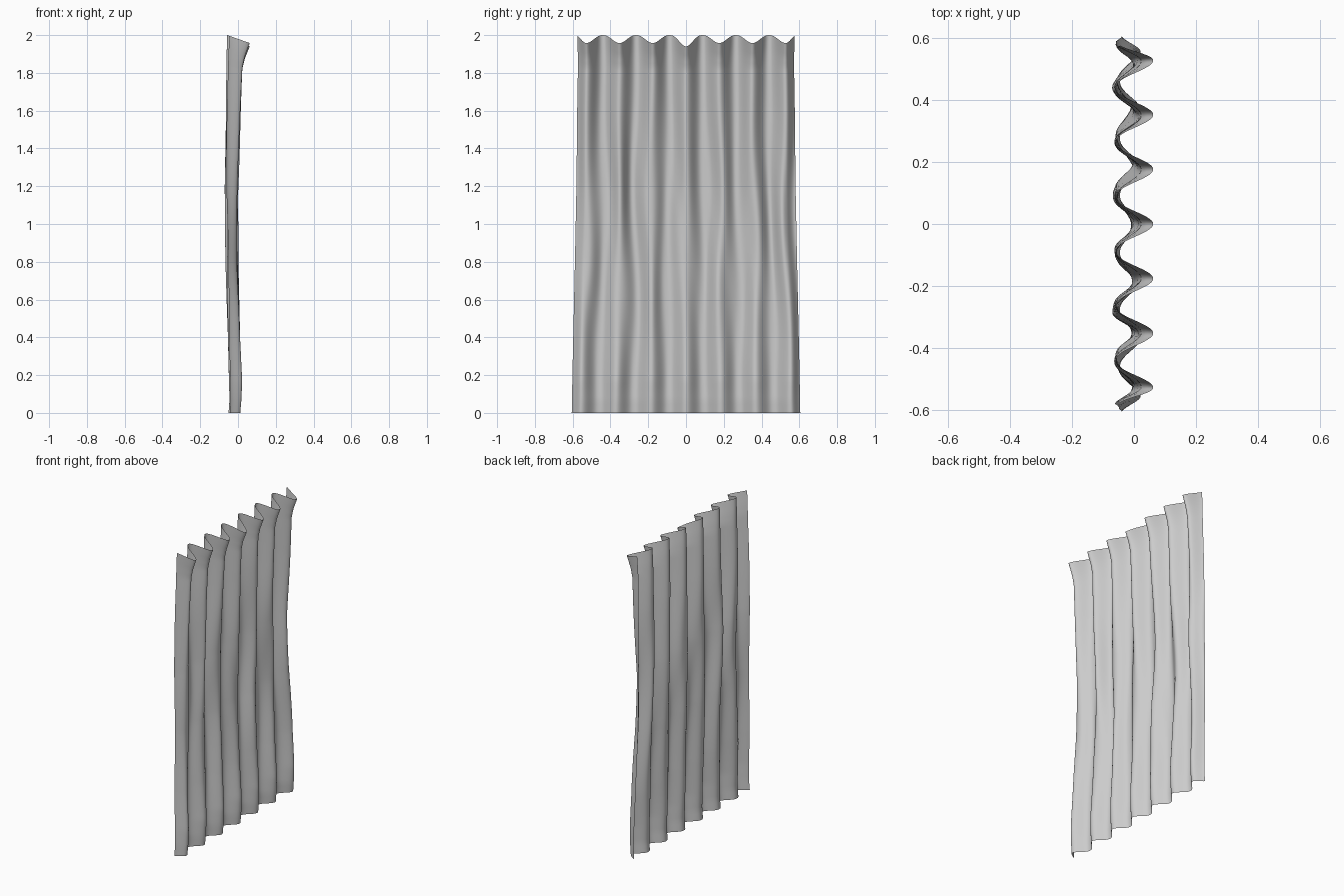
import bpy
import bmesh
from math import cos, sin, pi, exp

cube = bpy.data.objects.get("Cube")
if cube:
    bpy.data.objects.remove(cube, do_unlink=True)

PLEAT = 0.176
COLS, ROWS = 224, 90

# (height, back limit, front limit, half width) of the hanging cloth
PROFILE = [
    (0.00, -0.050, 0.012, 0.605),
    (0.07, -0.045, 0.018, 0.603),
    (0.17, -0.048, 0.022, 0.602),
    (0.40, -0.055, 0.010, 0.597),
    (0.80, -0.064, 0.000, 0.588),
    (1.20, -0.068, 0.002, 0.580),
    (1.60, -0.065, 0.014, 0.576),
    (1.84, -0.061, 0.023, 0.572),
    (1.91, -0.060, 0.036, 0.573),
    (2.00, -0.057, 0.062, 0.575),
]


def sample(z):
    """Smoothly blend the profile rows at height z."""
    for a, b in zip(PROFILE, PROFILE[1:]):
        if z <= b[0]:
            t = (z - a[0]) / (b[0] - a[0])
            return [p + (q - p) * t for p, q in zip(a[1:], b[1:])]
    return PROFILE[-1][1:]


def cloth_point(s, z):
    """Position on the pleated cloth; s runs -1 to 1 across its width."""
    back, front, half = sample(z)
    v = s * 0.575
    loose = sin(pi * min(z / 1.9, 1)) ** 2
    # pleats wander sideways where the cloth hangs freely
    drift = loose * 0.09 * sin(9 * v + 2.6 * z) + loose * 0.05 * sin(23 * v - 4 * z)
    phase = abs(v) / PLEAT + max(0, abs(v) - 0.53) * 2.5
    phase += drift * (1 if v > 0 else -1) * min(1, abs(v) * 8)
    crest = (0.5 + 0.5 * cos(2 * pi * phase)) ** 1.15
    # depth varies from pleat to pleat
    vary = 1 - loose * (0.14 + 0.14 * sin(17 * v + 3 * z))
    x = back + (front - back) * (0.5 + (crest - 0.5) * vary)
    x += loose * 0.003 * sin(70 * v + 5 * z)
    # the heading dips at each crest
    dip = 0.042 + 0.018 * exp(-(v / 0.06) ** 2)
    return x, s * half, z - dip * crest * max(0, (z - 1.7) / 0.3) ** 1.5


# Pleated curtain sheet
bm = bmesh.new()
grid = []
for r in range(ROWS + 1):
    z = 2 * r / ROWS
    grid.append([bm.verts.new(cloth_point(2 * c / COLS - 1, z)) for c in range(COLS + 1)])
for low, high in zip(grid, grid[1:]):
    for c in range(COLS):
        bm.faces.new((low[c], low[c + 1], high[c + 1], high[c]))

mesh = bpy.data.meshes.new("curtain")
bm.to_mesh(mesh)
bm.free()
mesh.shade_smooth()
curtain = bpy.data.objects.new("curtain", mesh)
bpy.context.collection.objects.link(curtain)

# Plain grey cloth
cloth = bpy.data.materials.new("grey cloth")
cloth.use_nodes = True
grey = (0.6, 0.6, 0.6, 1)
cloth.diffuse_color = grey
cloth.node_tree.nodes["Principled BSDF"].inputs["Base Color"].default_value = grey
mesh.materials.append(cloth)
